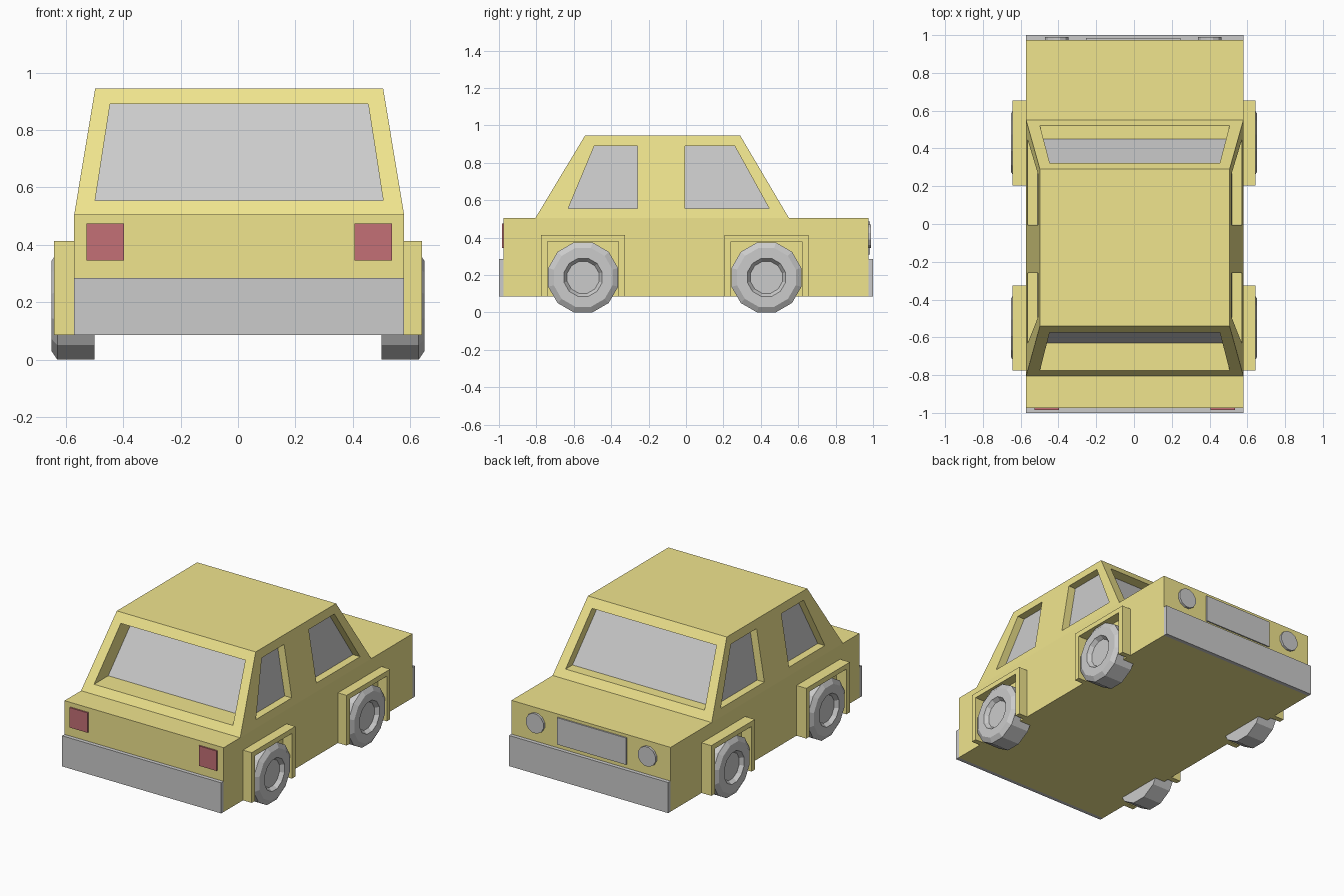
import bpy, bmesh, math
from mathutils import Vector

if "Cube" in bpy.data.objects:
    bpy.data.objects.remove(bpy.data.objects["Cube"])

CX = 0.004  # body centre line


def paint(name, rgb):
    m = bpy.data.materials.new(name)
    m.diffuse_color = (*rgb, 1)
    m.use_nodes = True
    m.node_tree.nodes["Principled BSDF"].inputs["Base Color"].default_value = m.diffuse_color
    return m


YELLOW = paint("yellow_paint", (0.87, 0.78, 0.27))
RED = paint("red_lamp", (0.55, 0.16, 0.18))


def finish(name, bm, mat=None):
    bmesh.ops.recalc_face_normals(bm, faces=bm.faces)
    me = bpy.data.meshes.new(name)
    bm.to_mesh(me)
    bm.free()
    ob = bpy.data.objects.new(name, me)
    bpy.context.collection.objects.link(ob)
    if mat:
        me.materials.append(mat)
    return ob


def loft(name, loops, mat=None):
    """Skin a stack of equal-length loops and cap both ends."""
    bm = bmesh.new()
    rings = [[bm.verts.new(p) for p in loop] for loop in loops]
    n = len(rings[0])
    for a, b in zip(rings, rings[1:]):
        for i in range(n):
            j = (i + 1) % n
            bm.faces.new((a[i], a[j], b[j], b[i]))
    bm.faces.new(rings[0])
    bm.faces.new(rings[-1])
    return finish(name, bm, mat)


def rect(x0, x1, y0, y1, z):
    return [(x0, y0, z), (x1, y0, z), (x1, y1, z), (x0, y1, z)]


def box(name, x0, x1, y0, y1, z0, z1, mat=None):
    return loft(name, [rect(x0, x1, y0, y1, z0), rect(x0, x1, y0, y1, z1)], mat)


def ring_x(x, r, y, z, n=12):
    """Regular polygon across x with a flat side at the bottom."""
    R = r / math.cos(math.pi / n)
    return [(x, y + R * math.cos((i + .5) * math.tau / n),
             z + R * math.sin((i + .5) * math.tau / n)) for i in range(n)]


# Lower body and tapered cabin
box("body", CX - .575, CX + .575, -.975, .975, .085, .505, YELLOW)
cabin = loft("cabin", [rect(CX - .575, CX + .575, -.805, .55, .505),
                       rect(CX - .502, CX + .502, -.54, .29, .945)], YELLOW)


def window(name, pts, out, depth):
    """Cut a recess into the cabin and set a glass pane at its back."""
    out = Vector(out)
    at = lambda d: [Vector(p) + out * d for p in pts]
    cutter = loft("window_cutter", [at(.06), at(-depth)])
    mod = cabin.modifiers.new(name, "BOOLEAN")
    mod.operation = "DIFFERENCE"
    mod.solver = "EXACT"
    mod.object = cutter
    bpy.context.view_layer.objects.active = cabin
    bpy.ops.object.modifier_apply(modifier=mod.name)
    bpy.data.objects.remove(cutter)
    loft(name, [at(.004 - depth), at(-depth)])


def slope(z, low, high):
    return low + (high - low) * (z - .505) / .44


# Windscreen and rear window
ZB, ZT = .555, .89
for name, low, high, s, depth in (("rear_window", -.805, -.54, -1, .15),
                                  ("windscreen", .55, .29, 1, .075)):
    yb, yt = slope(ZB, low, high), slope(ZT, low, high)
    window(name, [(CX - .502, yb, ZB), (CX + .502, yb, ZB),
                  (CX + .45, yt, ZT), (CX - .45, yt, ZT)], (0, s, 0), depth)

# Side windows
for s, side in ((-1, "left"), (1, "right")):
    xb, xt = CX + s * slope(ZB, .575, .502), CX + s * slope(ZT, .575, .502)
    for end, b0, b1, t0, t1 in (("rear", -.63, -.26, -.49, -.26),
                                ("front", -.005, .445, -.005, .26)):
        window(f"{side}_{end}_side_window",
               [(xb, b0, ZB), (xb, b1, ZB), (xt, t1, ZT), (xt, t0, ZT)], (s, 0, 0), .055)

# Bumpers
box("rear_bumper", CX - .575, CX + .575, -1, -.975, .085, .285)
box("front_bumper", CX - .575, CX + .575, .975, 1, .085, .285)

# Grille, headlights and tail lamps
box("grille", -.255, .245, .97, .984, .31, .485)
for s, side in ((-1, "left"), (1, "right")):
    x = CX + s * .467
    box(f"{side}_tail_lamp", x - .065, x + .065, -.985, -.97, .345, .475, RED)
    # headlight disc: the x-facing ring with its axes swapped
    loops = [[(p[1], y, p[2]) for p in ring_x(0, .063, CX - .008 + s * .405, .407)]
             for y in (.97, .99)]
    loft(f"{side}_headlight", loops)

# Wheels and square arches
WHEEL = [(.50, .187), (.63, .187), (.65, .157), (.65, .102), (.625, .085)]
for s, side in ((-1, "left"), (1, "right")):
    for end, wy, ay in (("rear", -.55, -.55), ("front", .43, .43)):
        loft(f"{side}_{end}_wheel", [ring_x(s * x, r, wy, .187) for x, r in WHEEL])
        o, i = .225, .19
        arch = [(-o, .085), (-o, .413), (o, .413), (o, .085),
                (i, .085), (i, .38), (-i, .38), (-i, .085)]
        loft(f"{side}_{end}_arch",
             [[(s * x, ay + y, z) for y, z in arch] for x in (.56, .642)], YELLOW)
